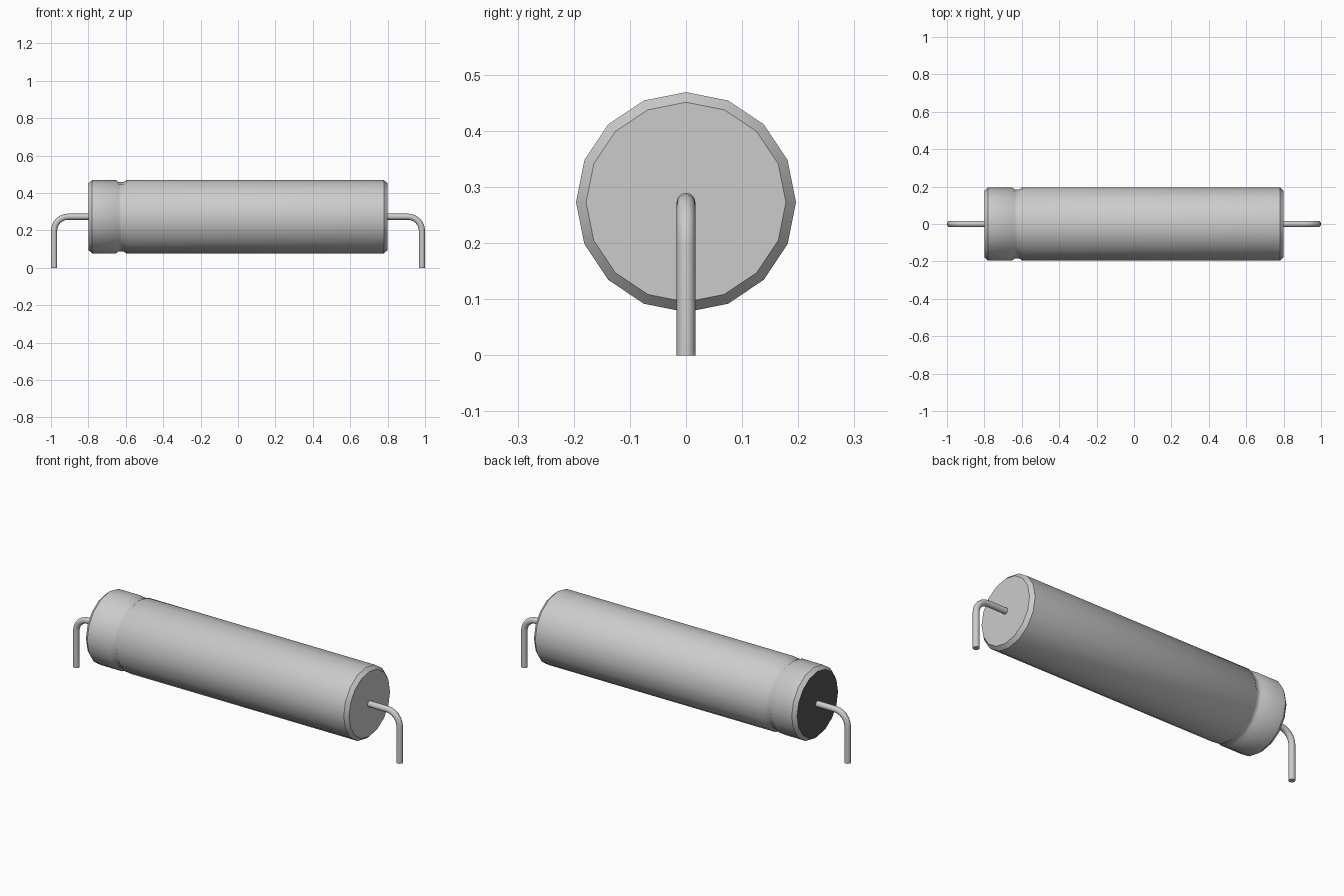
import bpy, bmesh, math
from mathutils import Vector

cube = bpy.data.objects.get("Cube")
if cube:
    bpy.data.objects.remove(cube, do_unlink=True)

AXIS_Z = 0.273   # height of the barrel axis
WIRE_R = 0.0165


def material(name, colour):
    m = bpy.data.materials.new(name)
    m.use_nodes = True
    m.diffuse_color = (*colour, 1)
    m.node_tree.nodes["Principled BSDF"].inputs["Base Color"].default_value = (*colour, 1)
    return m


grey = material("light grey metal", (0.6, 0.6, 0.6))
black = material("black seal", (0.09, 0.09, 0.09))


def sweep(name, stations, sides, mats, sharp):
    """Skin rings given as (x, z, tilt, radius) and cap both ends."""
    bm = bmesh.new()
    rings = []
    for x, z, tilt, r in stations:
        up = Vector((-math.sin(tilt), 0, math.cos(tilt)))
        side = Vector((0, 1, 0))
        ring = []
        for i in range(sides):
            a = 2 * math.pi * i / sides
            ring.append(bm.verts.new(Vector((x, 0, z)) + r * (up * math.cos(a) + side * math.sin(a))))
        rings.append(ring)
    for a, b in zip(rings, rings[1:]):
        for i in range(sides):
            j = (i + 1) % sides
            bm.faces.new((a[i], a[j], b[j], b[i]))
    first = bm.faces.new(rings[0])
    bm.faces.new(rings[-1])
    # Inset the first cap as a seal if a second colour is given
    if len(mats) > 1:
        bmesh.ops.inset_region(bm, faces=[first], thickness=0.023, use_even_offset=True)
        first.material_index = 1
    bmesh.ops.recalc_face_normals(bm, faces=bm.faces[:])
    mesh = bpy.data.meshes.new(name)
    bm.to_mesh(mesh)
    bm.free()
    obj = bpy.data.objects.new(name, mesh)
    bpy.context.collection.objects.link(obj)
    for m in mats:
        mesh.materials.append(m)
    bpy.ops.object.select_all(action='DESELECT')
    obj.select_set(True)
    bpy.context.view_layer.objects.active = obj
    bpy.ops.object.shade_smooth_by_angle(angle=math.radians(sharp))
    return obj


# Barrel: chamfered ends and a crimped groove near the sealed end
profile = [(-0.8, 0.178), (-0.78, 0.196), (-0.652, 0.196), (-0.638, 0.185),
           (-0.612, 0.185), (-0.598, 0.196), (0.78, 0.196), (0.8, 0.178)]
sweep("barrel", [(x, AXIS_Z, 0, r) for x, r in profile], 16, [grey, black], 40)

# Wire leads: straight out of the barrel, rounded bend, then straight down
BEND = 0.075
LEG_X = 1 - WIRE_R
for label, s in (("left_lead", 1), ("right_lead", -1)):
    path = [(s * 0.79, AXIS_Z, 0, WIRE_R)]
    for i in range(7):
        a = math.pi / 2 * i / 6
        path.append((s * (LEG_X - BEND + BEND * math.sin(a)),
                     AXIS_Z - BEND + BEND * math.cos(a), -s * a, WIRE_R))
    path.append((s * LEG_X, 0, -s * math.pi / 2, WIRE_R))
    sweep(label, path, 16, [grey], 40)
